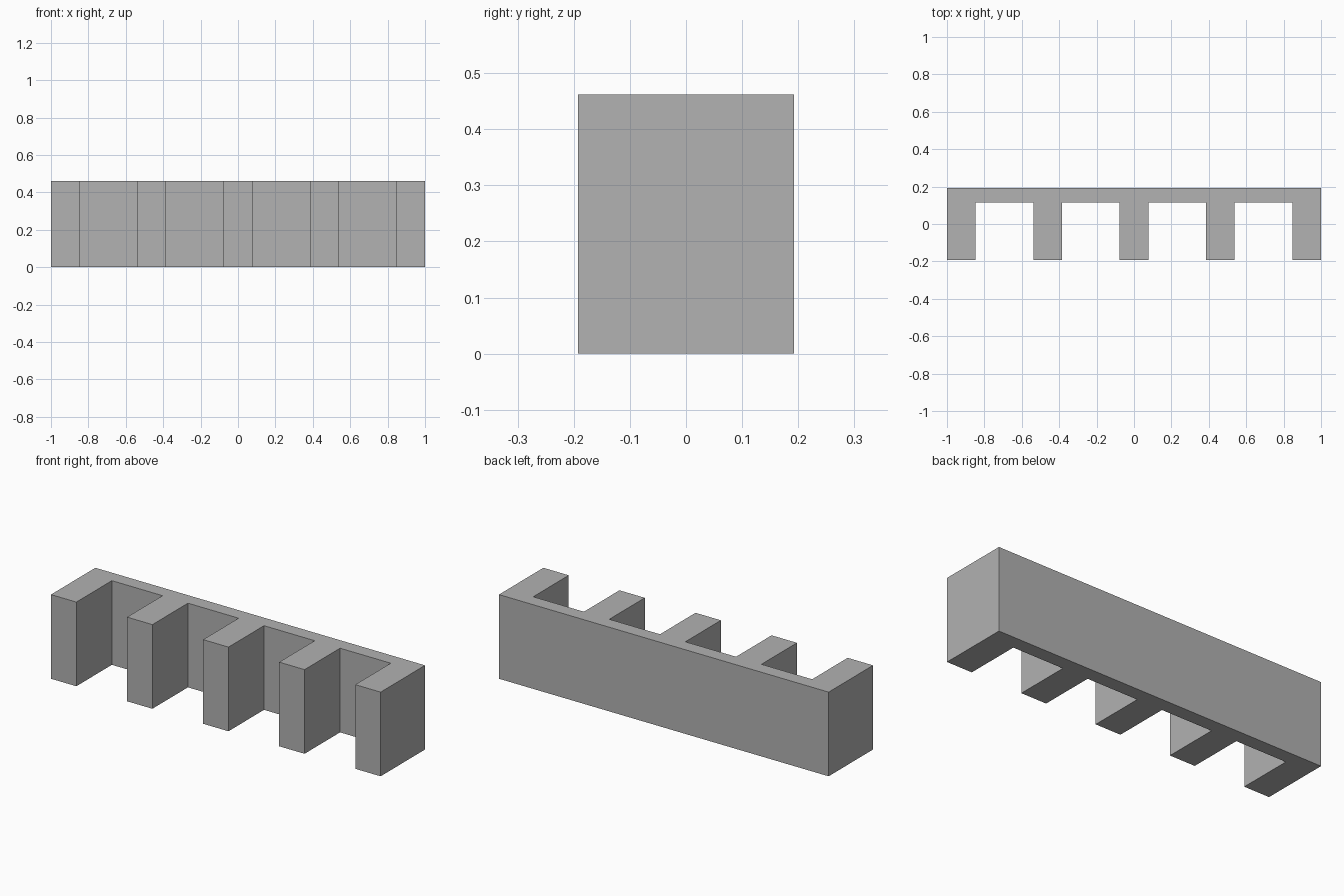
import bpy
import bmesh

cube = bpy.data.objects.get("Cube")
if cube:
    bpy.data.objects.remove(cube, do_unlink=True)

# Proportions follow one module: the back wall thickness
U = 1 / 13
TEETH = 5
TOOTH, PITCH = 2 * U, 6 * U
HEIGHT = 6 * U
BACK, INNER, FRONT = 2.5 * U, 1.5 * U, -2.5 * U

# Plain grey material
grey = bpy.data.materials.new("plain_grey")
grey.use_nodes = True
color = (0.445, 0.445, 0.445, 1)
grey.diffuse_color = color
grey.node_tree.nodes["Principled BSDF"].inputs["Base Color"].default_value = color

# Comb outline: straight back, then each tooth from left to right
outline = [(1, BACK), (-1, BACK)]
for i in range(TEETH):
    x0 = -1 + i * PITCH
    x1 = x0 + TOOTH
    if i > 0:
        outline.append((x0, INNER))
    outline += [(x0, FRONT), (x1, FRONT)]
    if i < TEETH - 1:
        outline.append((x1, INNER))

# Extrude the outline upward into one solid block
bm = bmesh.new()
base = bm.faces.new([bm.verts.new((x, y, 0)) for x, y in outline])
top = bmesh.ops.extrude_face_region(bm, geom=[base], use_keep_orig=True)
top_verts = [g for g in top["geom"] if isinstance(g, bmesh.types.BMVert)]
bmesh.ops.translate(bm, verts=top_verts, vec=(0, 0, HEIGHT))
bmesh.ops.recalc_face_normals(bm, faces=bm.faces)

mesh = bpy.data.meshes.new("comb_block")
bm.to_mesh(mesh)
bm.free()
mesh.materials.append(grey)
block = bpy.data.objects.new("comb_block", mesh)
bpy.context.collection.objects.link(block)
